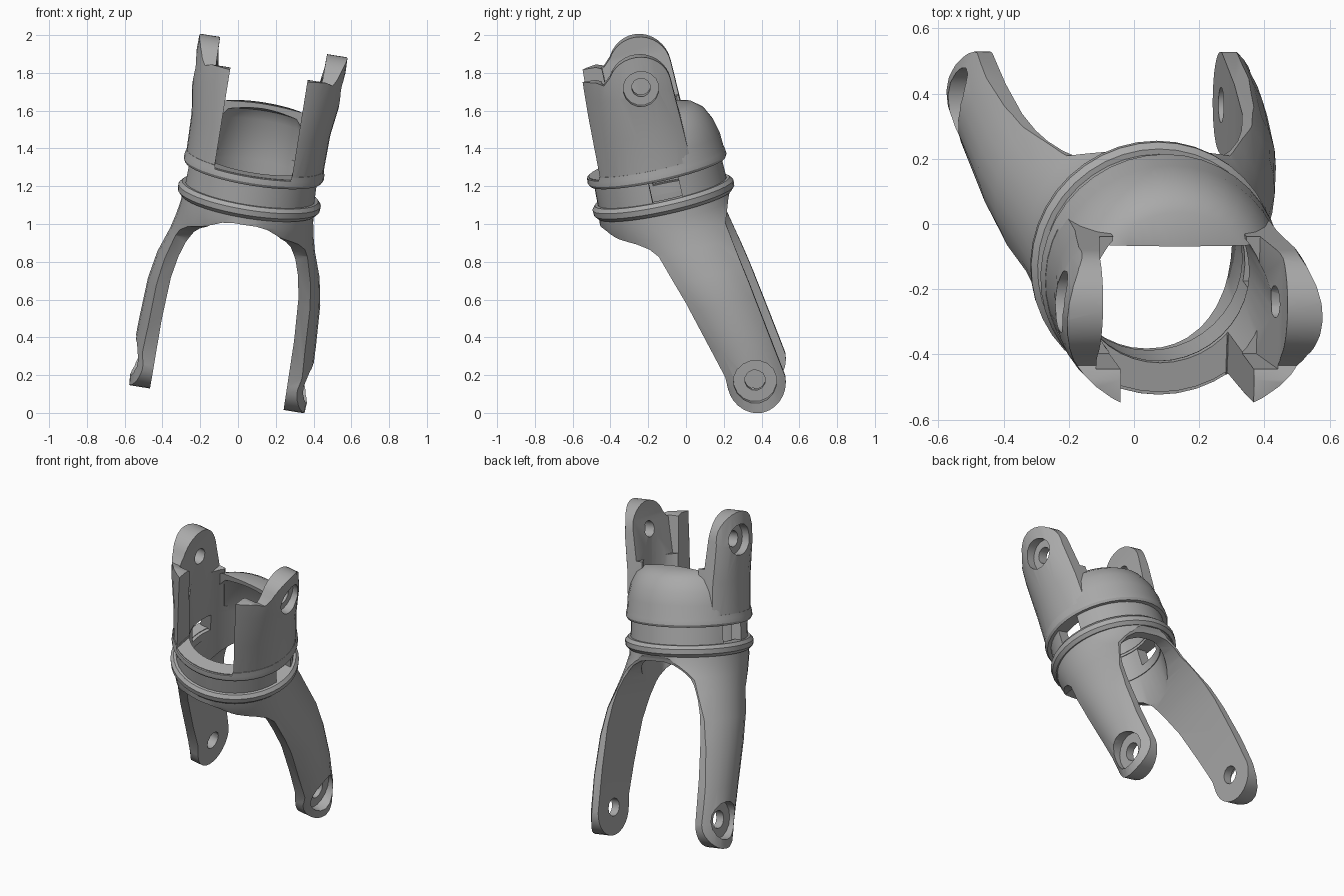
import bpy, bmesh, math
from mathutils import Vector, Matrix

if "Cube" in bpy.data.objects:
    bpy.data.objects.remove(bpy.data.objects["Cube"], do_unlink=True)

# Tilted joint frame: u across the pins, v to the back, a along the tube
A = Vector((0.155, -0.212, 0.965)).normalized()
U = Vector((0.987, 0.0, -0.16))
U = (U - A * U.dot(A)).normalized()
V = A.cross(U)
FRAME = Matrix.Translation((0.06, -0.12, 1.145)) @ Matrix((U, V, A)).transposed().to_4x4()

grey = bpy.data.materials.new("metal_grey")
grey.use_nodes = True
grey.diffuse_color = (0.4, 0.4, 0.4, 1)
grey.node_tree.nodes["Principled BSDF"].inputs["Base Color"].default_value = (0.4, 0.4, 0.4, 1)


def finish(name, bm):
    bmesh.ops.recalc_face_normals(bm, faces=bm.faces)
    mesh = bpy.data.meshes.new(name)
    bm.to_mesh(mesh)
    bm.free()
    mesh.materials.append(grey)
    obj = bpy.data.objects.new(name, mesh)
    bpy.context.collection.objects.link(obj)
    obj.matrix_world = FRAME
    return obj


def loft(name, rings, closed=False):
    """Skin equal-length rings; cap the ends or close the loop."""
    bm = bmesh.new()
    rows = [[bm.verts.new(p) for p in ring] for ring in rings]
    n = len(rows[0])
    pairs = list(zip(rows, rows[1:])) + ([(rows[-1], rows[0])] if closed else [])
    for lo, hi in pairs:
        for i in range(n):
            j = (i + 1) % n
            bm.faces.new((lo[i], lo[j], hi[j], hi[i]))
    if not closed:
        bm.faces.new(rows[0])
        bm.faces.new(rows[-1])
    return finish(name, bm)


def ellipse(ru, rv, a, cv=0.0, n=40):
    return [(ru * math.cos(t), cv + rv * math.sin(t), a)
            for t in (math.tau * i / n for i in range(n))]


def lathe(name, profile):
    return loft(name, [ellipse(r, r, a) for r, a in profile], closed=True)


def cylinder(r, a0, a1):
    return loft("cutter", [ellipse(r, r, a0), ellipse(r, r, a1)])


def prism_u(poly, u0=-0.7, u1=0.7):
    return loft("cutter", [[(u, v, a) for v, a in poly] for u in (u0, u1)])


def prism_v(poly, v0, v1):
    return loft("cutter", [[(u, v, a) for u, a in poly] for v in (v0, v1)])


def arc(cv, ca, r, start, end, n=14):
    return [(cv + r * math.cos(t), ca + r * math.sin(t))
            for t in (math.radians(start + (end - start) * i / n) for i in range(n + 1))]


def mirrored(half):
    return half + [(-u, a) for u, a in reversed(half)]


def carve(obj, *steps):
    """Apply boolean steps and drop the cutters."""
    for op, cutter in steps:
        mod = obj.modifiers.new("cut", "BOOLEAN")
        mod.operation, mod.solver, mod.object = op, "EXACT", cutter
        bpy.context.view_layer.update()
        graph = bpy.context.evaluated_depsgraph_get()
        mesh = bpy.data.meshes.new_from_object(obj.evaluated_get(graph))
        obj.modifiers.clear()
        obj.data = mesh
        bpy.data.objects.remove(cutter, do_unlink=True)
    return obj


def pin_holes(cv, ca, r_in, r_out, face):
    """Through hole plus an outer counterbore on each side."""
    cuts = [("DIFFERENCE", prism_u(arc(cv, ca, r_in, 0, 330, 11)))]
    for s in (-1, 1):
        cuts.append(("DIFFERENCE", prism_u(arc(cv, ca, r_out, 0, 337.5, 15), s * face, s * 0.8)))
    return cuts


# Upper sleeve: rounded shoulder with a straight inner lip at the back, open front
sleeve = carve(
    lathe("upper_sleeve", [(0.275, 0.145), (0.368, 0.14), (0.376, 0.155), (0.374, 0.18), (0.369, 0.2),
                           (0.365, 0.27), (0.345, 0.35), (0.31, 0.42), (0.26, 0.46),
                           (0.15, 0.475), (0.15, 0.45), (0.24, 0.42), (0.275, 0.36)]),
    ("DIFFERENCE", prism_v(mirrored([(0.205, 0.185), (0.205, 0.9)]), -0.6, -0.1)),
    ("DIFFERENCE", prism_u([(-0.6, 0.205), (0.15, 0.205), (0.16, 0.7), (-0.6, 0.7)])))

# Hinge ears and front panels: tube wall trimmed to the side outline
outline = [(-0.5, 0.16), (0.195, 0.16), (0.19, 0.38)] + arc(0.015, 0.655, 0.167, 0, 150) \
    + [(-0.17, 0.7), (-0.21, 0.72), (-0.5, 0.735)]
ears = carve(
    loft("hinge_ears", [ellipse(0.366, 0.366, 0.13), ellipse(0.372, 0.355, 0.4),
                        ellipse(0.402, 0.335, 0.62), ellipse(0.395, 0.32, 0.9)]),
    ("INTERSECT", prism_u(outline)),
    ("DIFFERENCE", cylinder(0.272, 0.0, 1.0)),
    ("DIFFERENCE", prism_v(mirrored([(0.207, 0.19), (0.207, 1.0)]), -0.6, 0.6)),
    ("DIFFERENCE", prism_v(mirrored([(0.25, 0.48), (0.285, 0.72), (0.29, 1.0)]), -0.18, 0.6)),
    *pin_holes(0.02, 0.65, 0.05, 0.095, 0.34))

# Neck between sleeve and collar, with a slot on each side
neck = carve(
    lathe("slotted_neck", [(0.28, -0.03), (0.35, -0.03), (0.345, 0.17), (0.28, 0.17)]),
    ("DIFFERENCE", prism_u([(-0.05, 0.025), (0.11, 0.025), (0.11, 0.15), (-0.05, 0.15)])))

# Raised collar
collar = lathe("collar", [(0.3, -0.035), (0.362, -0.04), (0.38, -0.02),
                          (0.382, 0.01), (0.365, 0.03), (0.3, 0.03)])

# Fork: curved shell trimmed to the leg outline, arch cut between the legs
sections = [(0.35, 0.355, 0.01, 0.0), (0.355, 0.36, -0.08, 0.0), (0.368, 0.365, -0.16, 0.03),
            (0.388, 0.37, -0.25, 0.07), (0.435, 0.37, -0.4, 0.13), (0.462, 0.35, -0.56, 0.18),
            (0.474, 0.33, -0.8, 0.24), (0.48, 0.3, -1.02, 0.28), (0.465, 0.29, -1.25, 0.29)]
leg_outline = [(0.4, 0.05), (-0.4, 0.05), (-0.4, -0.05), (-0.34, -0.1), (-0.27, -0.14),
               (-0.18, -0.175), (-0.12, -0.21), (-0.08, -0.255), (0.01, -0.52), (0.13, -0.95)] \
    + arc(0.285, -1.015, 0.155, 180, 360) + [(0.36, -0.5), (0.3, -0.17), (0.34, -0.06)]
half_arch = [(0.06, -0.078), (0.12, -0.09), (0.18, -0.122), (0.225, -0.163), (0.26, -0.21),
             (0.295, -0.285), (0.32, -0.37), (0.342, -0.5), (0.355, -0.75), (0.36, -1.4)]
fork = carve(
    loft("fork_legs", [ellipse(ru, rv, a, cv) for ru, rv, a, cv in sections]),
    ("INTERSECT", prism_u(leg_outline)),
    ("DIFFERENCE", cylinder(0.285, -0.3, 0.2)),
    ("DIFFERENCE", prism_v(mirrored(half_arch), -0.8, 0.8)),
    *pin_holes(0.28, -1.0, 0.055, 0.115, 0.41))

# Smooth shading with sharp edges kept
for obj in (sleeve, ears, neck, collar, fork):
    bpy.ops.object.select_all(action="DESELECT")
    obj.select_set(True)
    bpy.context.view_layer.objects.active = obj
    bpy.ops.object.shade_smooth_by_angle(angle=math.radians(32))
